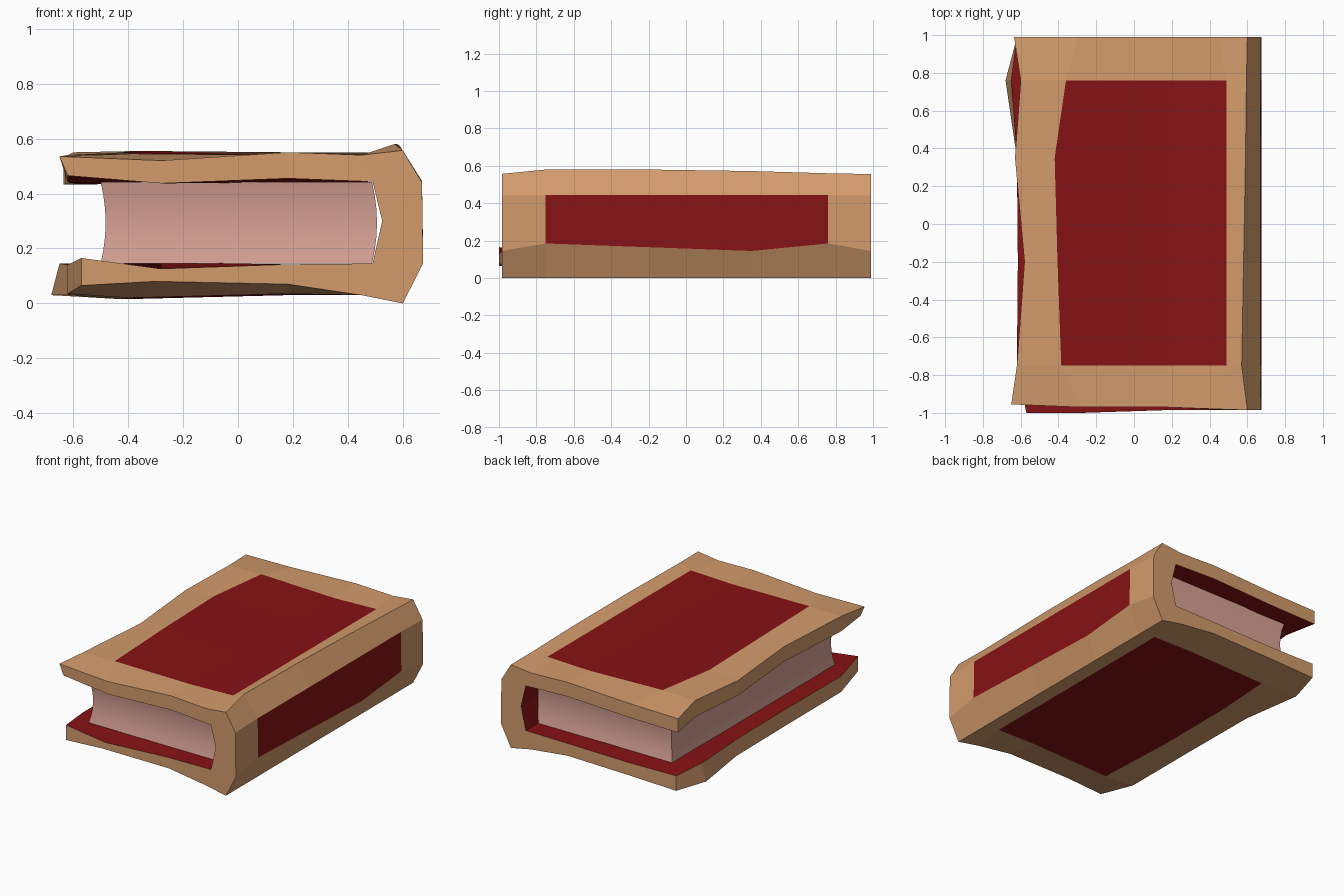
import bpy, bmesh

if "Cube" in bpy.data.objects:
    bpy.data.objects.remove(bpy.data.objects["Cube"])

def material(name, rgb):
    m = bpy.data.materials.new(name)
    m.diffuse_color = (*rgb, 1)
    m.use_nodes = True
    m.node_tree.nodes["Principled BSDF"].inputs["Base Color"].default_value = m.diffuse_color
    return m

TAN = material("tan_trim", (0.65, 0.33, 0.15))
RED = material("dark_red", (0.24, 0.006, 0.007))
PINK = material("page_pink", (0.68, 0.36, 0.30))

ROWS = [-1.0, -0.75, -0.2, 0.35, 0.76, 0.99]

def spread(v):
    """One value, an (end, middle) pair, or one value for each row."""
    if isinstance(v, (int, float)):
        return [v] * 6
    if len(v) == 2:
        return [v[0]] + [v[1]] * 4 + [v[0]]
    return list(v)

# Outer skin columns, top fore-edge round the spine to bottom fore-edge: x, z, front y
OUTER = [
    ([-.65, -.62, -.58, -.63, -.60, -.635], [.535, .54, .535, .535, .55, .525], -.955),
    ([-.28, -.385, -.405, -.42, -.36, -.30], [.52, .545, .55, .55, .555, .53], -.97),
    (.18, (.55, .54), -.97),
    ((.45, .49), (.54, .55), -.98),
    ([.60, .57, .58, .59, .595, .60], [.557, .58, .58, .572, .56, .556], -.985),
    (.67, (.44, .445), -.985),
    (.674, [.145, .185, .165, .145, .185, .145], -.985),
    (.60, 0.0, -.985),
    ((.45, .47), .03, -.985),
    (.18, [.07, .035, .03, .03, .035, .06], -.985),
    ([-.30, -.40, -.42, -.42, -.40, -.30], [.08, .02, .015, .015, .02, .05], -1.0),
    ([-.57, -.62, -.615, -.62, -.68, -.62], [.065, .035, .03, .03, .03, .04], -1.0),
]
# Inner lining columns
INNER = [
    ([-.62, -.62, -.58, -.63, -.60, -.635], [.465, .44, .435, .435, .44, .432], -.955),
    (-.28, (.437, .437), -.97),
    (.18, (.455, .44), -.97),
    (.49, .443, -.985),
    (.525, .30, -.985),
    (.49, .145, -.985),
    (.18, .142, -.985),
    (-.28, [.126, .15, .15, .15, .15, .135], -1.0),
    ([-.57, -.62, -.615, -.62, -.65, -.62], [.165, .14, .14, .14, .145, .14], -1.0),
]

# Cover: one closed folded board
bm = bmesh.new()

def columns(table):
    grid = []
    for x, z, front in table:
        ys = [front] + ROWS[1:]
        grid.append([bm.verts.new(p) for p in zip(spread(x), ys, spread(z))])
    return grid

out, inn = columns(OUTER), columns(INNER)

def face(verts, red=False):
    bm.faces.new(verts).material_index = int(red)

def strip(a, b, red_rows=()):
    for r in range(5):
        face((a[r], a[r + 1], b[r + 1], b[r]), r in red_rows)

PANEL_COLUMNS = (1, 2, 5, 8, 9)
for c in range(11):
    strip(out[c], out[c + 1], (1, 2, 3) if c in PANEL_COLUMNS else ())
for c in range(8):
    strip(inn[c], inn[c + 1], range(5))
strip(out[0], inn[0])
strip(out[11], inn[8])

# Head and tail edges of the cover
for r in (0, 5):
    o, i = [c[r] for c in out], [c[r] for c in inn]
    for c in range(3):
        face((o[c], o[c + 1], i[c + 1], i[c]))
        face((o[11 - c], o[10 - c], i[7 - c], i[8 - c]))
    face((o[3], o[4], o[5], i[4], i[3]))
    face((o[5], o[6], i[4]))
    face((o[6], o[7], o[8], i[5], i[4]))

bmesh.ops.recalc_face_normals(bm, faces=bm.faces)
mesh = bpy.data.meshes.new("cover")
bm.to_mesh(mesh)
bm.free()
mesh.materials.append(TAN)
mesh.materials.append(RED)
bpy.context.collection.objects.link(bpy.data.objects.new("cover", mesh))

# Page block: stacked rings, hollowed at the fore-edge and rounded at the spine
bm = bmesh.new()
rings = []
N = 6
for k in range(N + 1):
    t = k / N
    b = 1 - (2 * t - 1) ** 2
    z = 0.145 + 0.297 * t
    x0, x1, y = -0.50 + 0.018 * b, 0.488 + 0.018 * b, 0.86 - 0.02 * b
    rings.append([bm.verts.new(p) for p in
                  ((x0, -y, z), (x1, -y, z), (x1, y, z), (x0, y, z))])
for lo, hi in zip(rings, rings[1:]):
    for s in range(4):
        n = (s + 1) % 4
        bm.faces.new((lo[s], lo[n], hi[n], hi[s]))
bm.faces.new(rings[0][::-1])
bm.faces.new(rings[-1])
bmesh.ops.recalc_face_normals(bm, faces=bm.faces)
mesh = bpy.data.meshes.new("pages")
bm.to_mesh(mesh)
bm.free()
mesh.materials.append(PINK)
pages = bpy.data.objects.new("pages", mesh)
bpy.context.collection.objects.link(pages)
bpy.context.view_layer.objects.active = pages
pages.select_set(True)
bpy.ops.object.shade_smooth_by_angle(angle=0.6)
